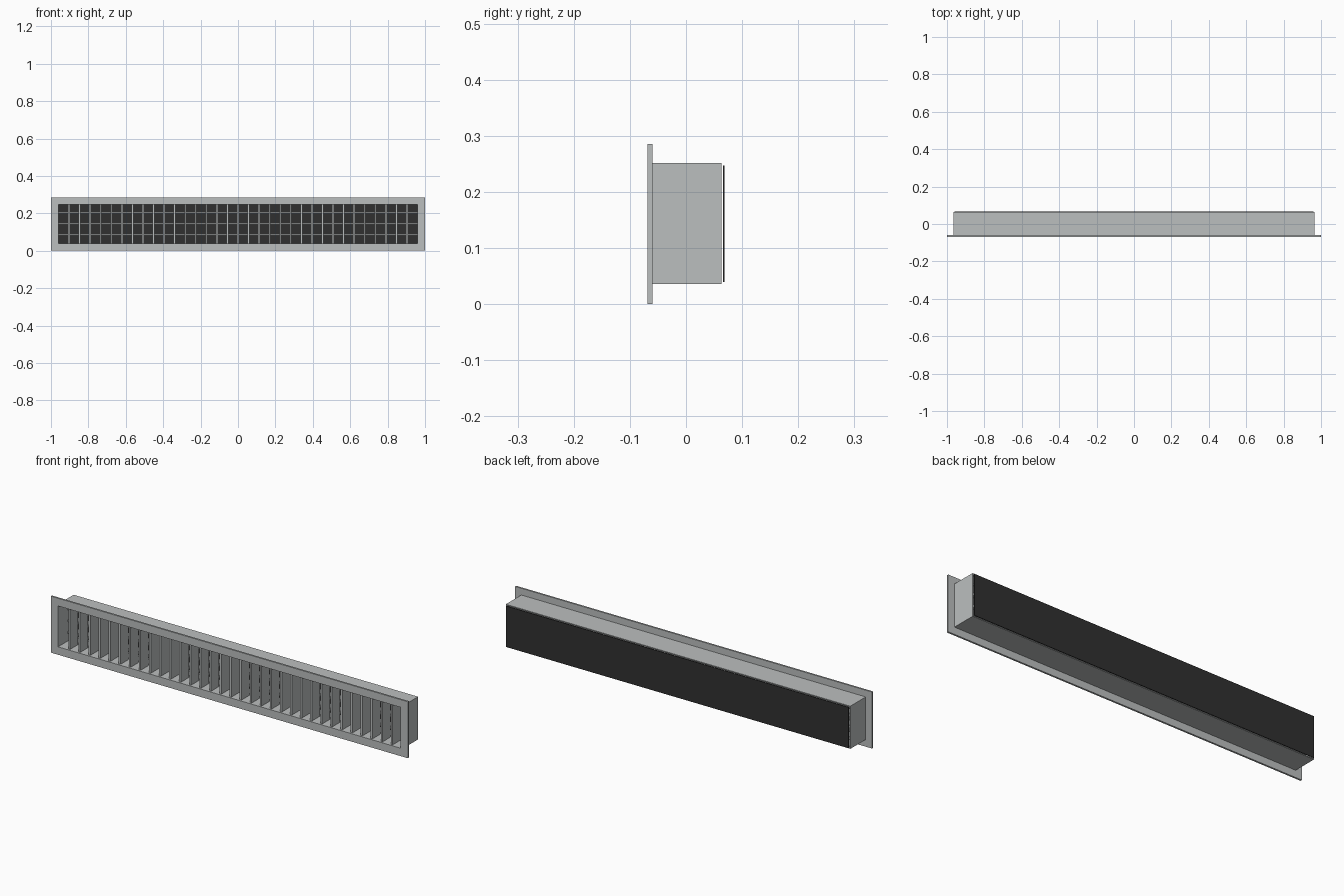
import bpy, bmesh

if "Cube" in bpy.data.objects:
    bpy.data.objects.remove(bpy.data.objects["Cube"])

def material(name, rgb):
    m = bpy.data.materials.new(name)
    m.diffuse_color = (*rgb, 1)
    m.use_nodes = True
    m.node_tree.nodes["Principled BSDF"].inputs["Base Color"].default_value = m.diffuse_color
    return m

metal = material("grey metal", (0.50, 0.52, 0.52))
dark = material("dark backing", (0.03, 0.03, 0.03))

def add_object(name, bm, mat):
    bmesh.ops.recalc_face_normals(bm, faces=bm.faces)
    me = bpy.data.meshes.new(name)
    bm.to_mesh(me)
    bm.free()
    me.materials.append(mat)
    ob = bpy.data.objects.new(name, me)
    bpy.context.collection.objects.link(ob)
    return ob

def box(name, x, y, z, mat):
    """Box from (min, max) ranges."""
    bm = bmesh.new()
    bmesh.ops.create_cube(bm, size=1)
    for v in bm.verts:
        v.co = [r[0] if c < 0 else r[1] for r, c in zip((x, y, z), v.co)]
    return add_object(name, bm, mat)

def ring(name, outer, inner, y, mat):
    """Rectangular frame; outer / inner are (half width, bottom, top)."""
    bm = bmesh.new()
    loops = [[bm.verts.new(p) for p in ((-w, d, b), (w, d, b), (w, d, t), (-w, d, t))]
             for (w, b, t), d in ((outer, y[0]), (outer, y[1]), (inner, y[1]), (inner, y[0]))]
    for k in range(4):
        a, c = loops[k], loops[(k + 1) % 4]
        for i in range(4):
            j = (i + 1) % 4
            bm.faces.new((a[i], a[j], c[j], c[i]))
    return add_object(name, bm, mat)

HALF, BOTTOM, TOP = 0.96, 0.04, 0.247
opening = (HALF, BOTTOM, TOP)

# Front flange, duct collar and backing sheet
ring("front_flange", (1.0, 0.0, 0.286), opening, (-0.069, -0.060), metal)
ring("duct_collar", (0.965, 0.036, 0.252), opening, (-0.060, 0.063), metal)
box("backing_sheet", (-HALF, HALF), (0.0655, 0.069), (BOTTOM, TOP), dark)

# Vertical front blades
CELLS = 34
for i in range(1, CELLS):
    x = -HALF + 2 * HALF * i / CELLS
    box(f"vertical_blade_{i}", (x - 0.005, x + 0.005), (-0.060, 0.004), (BOTTOM, TOP), metal)

# Horizontal rear blades
for i in range(-1, 2):
    z = 0.1435 + i * 0.059
    box(f"horizontal_blade_{i + 2}", (-HALF, HALF), (0.006, 0.058), (z - 0.004, z + 0.004), metal)
